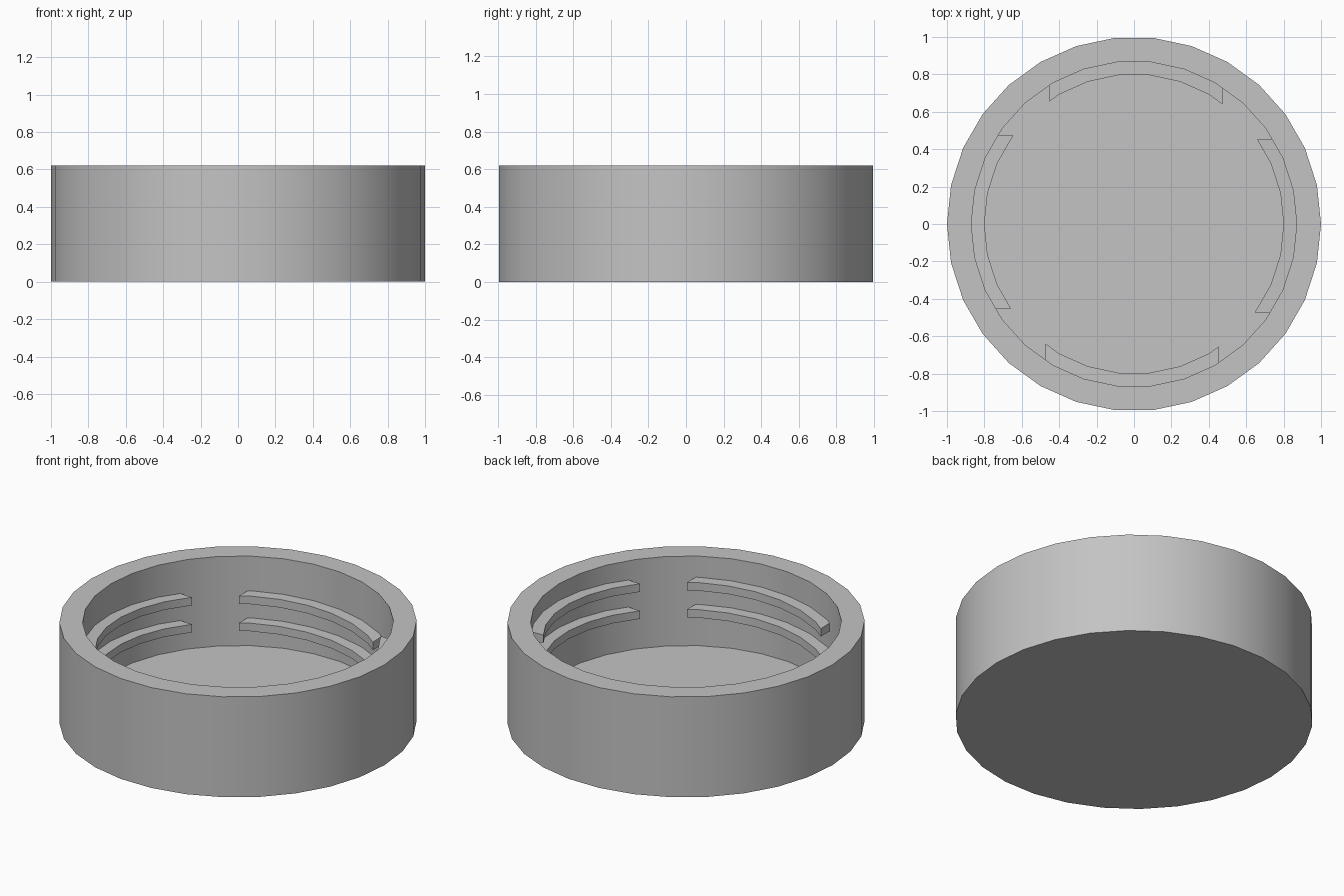
import bpy, bmesh, math
from mathutils import Vector

if "Cube" in bpy.data.objects:
    bpy.data.objects.remove(bpy.data.objects["Cube"])

SIDES = 30
STEP = 2 * math.pi / SIDES
PITCH = 0.167          # thread rise per turn
START = math.radians(45)
Z_START = 0.204        # top of the thread where it starts

grey = bpy.data.materials.new("plain_grey")
grey.diffuse_color = (0.55, 0.55, 0.55, 1)
grey.use_nodes = True
grey.node_tree.nodes["Principled BSDF"].inputs["Base Color"].default_value = grey.diffuse_color


def finish(bm, name):
    bmesh.ops.recalc_face_normals(bm, faces=bm.faces[:])
    mesh = bpy.data.meshes.new(name)
    bm.to_mesh(mesh)
    bm.free()
    mesh.materials.append(grey)
    obj = bpy.data.objects.new(name, mesh)
    bpy.context.collection.objects.link(obj)
    bpy.ops.object.select_all(action='DESELECT')
    obj.select_set(True)
    bpy.context.view_layer.objects.active = obj
    bpy.ops.object.shade_smooth_by_angle(angle=math.radians(30))


def ring(bm, r, z):
    return [bm.verts.new((r * math.cos(i * STEP), r * math.sin(i * STEP), z))
            for i in range(SIDES)]


def skin(bm, a, b, closed=True):
    n = len(a)
    for i in range(n if closed else n - 1):
        j = (i + 1) % n
        bm.faces.new((a[i], a[j], b[j], b[i]))


# Lid shell: outer wall, rim, inner wall, floor
bm = bmesh.new()
rings = [ring(bm, r, z) for r, z in
         ((1, 0), (1, 0.62), (0.87, 0.62), (0.87, 0.067))]
for a, b in zip(rings, rings[1:]):
    skin(bm, a, b)
bm.faces.new(rings[0])
bm.faces.new(rings[-1])
finish(bm, "lid_shell")


# Thread: two rising turns, interrupted by a gap at each diagonal
def thread_piece(bm, centre):
    first = math.floor((centre - math.radians(48)) / STEP)
    last = math.ceil((centre + math.radians(48)) / STEP)
    sections = []
    for i in range(first, last + 1):
        ang = i * STEP
        z = Z_START + PITCH * (ang - START) / (2 * math.pi)
        sections.append([bm.verts.new((r * math.cos(ang), r * math.sin(ang), h))
                         for r, h in ((0.80, z), (0.885, z),
                                      (0.885, z - 0.05), (0.80, z - 0.05))])
    for a, b in zip(sections, sections[1:]):
        skin(bm, a, b)
    # Trim both ends straight
    along = Vector((-math.sin(centre), math.cos(centre), 0))
    for offset, direction in ((0.452, along), (-0.473, -along)):
        bmesh.ops.bisect_plane(bm, geom=bm.verts[:] + bm.edges[:] + bm.faces[:],
                               plane_co=along * offset, plane_no=direction,
                               clear_outer=True)
    bmesh.ops.holes_fill(bm, edges=[e for e in bm.edges if e.is_boundary], sides=0)


for n in range(8):
    bm = bmesh.new()
    thread_piece(bm, math.radians(90 + 90 * n))
    finish(bm, f"thread_segment_{n + 1}")
